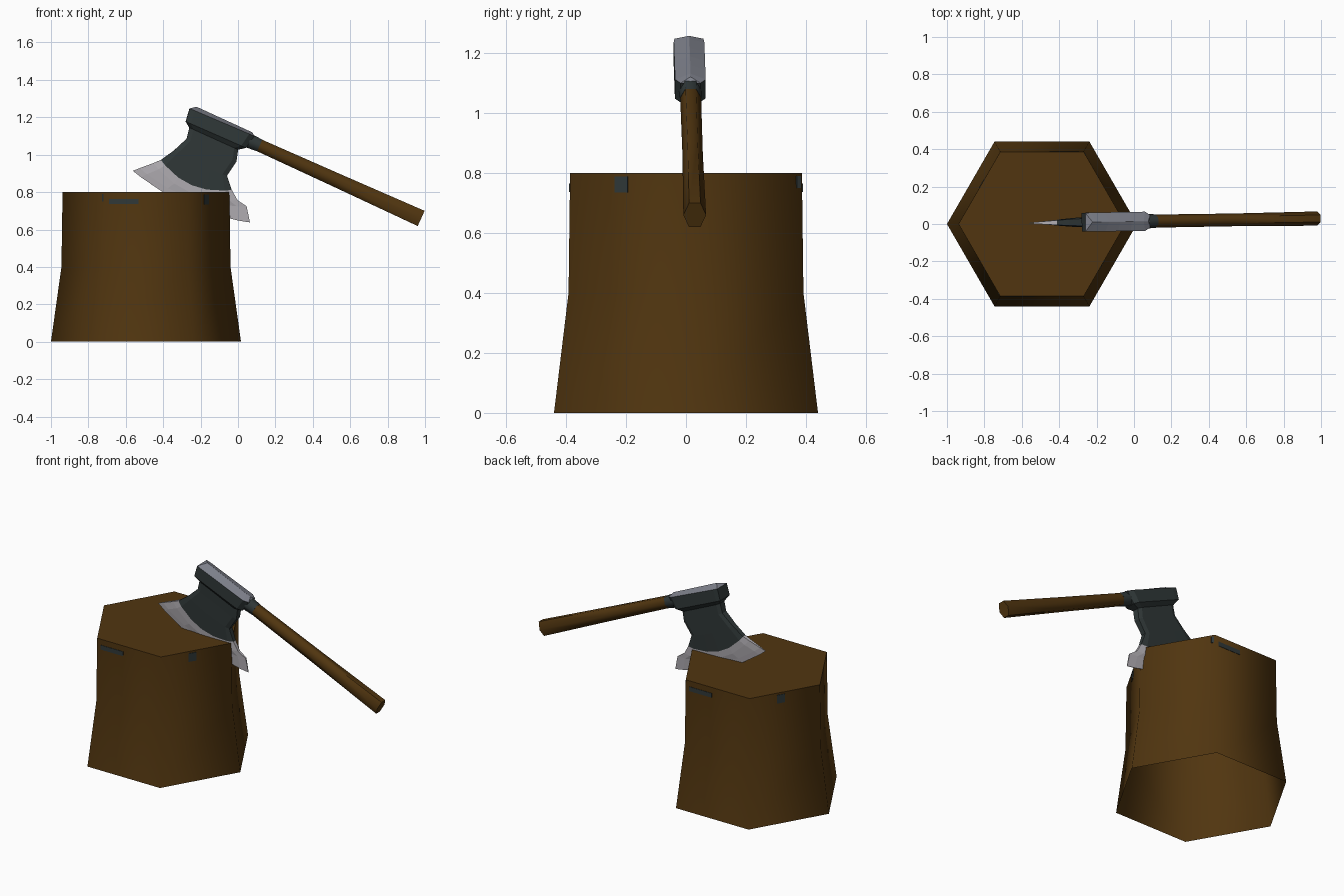
import bpy, bmesh, math
from mathutils import Matrix, Vector

if "Cube" in bpy.data.objects:
    bpy.data.objects.remove(bpy.data.objects["Cube"])


def material(name, rgb):
    m = bpy.data.materials.new(name)
    m.diffuse_color = (*rgb, 1)
    m.use_nodes = True
    m.node_tree.nodes["Principled BSDF"].inputs["Base Color"].default_value = m.diffuse_color
    return m


WOOD = material("brown wood", (0.082, 0.036, 0.005))
IRON = material("dark iron", (0.030, 0.040, 0.040))
STEEL = material("poll steel", (0.21, 0.22, 0.26))
EDGE = material("bright edge steel", (0.46, 0.44, 0.47))

# axe frame: local x runs down the handle, local z away from the blade
AXE = (Matrix.Translation((-0.112, 0.012, 1.152))
       @ Matrix.Rotation(math.radians(0.9), 4, 'Z')
       @ Matrix.Rotation(math.radians(24.3), 4, 'Y'))


def loft(name, rings, mats, row_mats=None, xform=None, smooth=None, caps=(0, -1)):
    """Skin closed rings of equal length and cap the chosen ends."""
    bm = bmesh.new()
    rows = [[bm.verts.new(p) for p in ring] for ring in rings]
    n = len(rows[0])
    for r in range(len(rows) - 1):
        for i in range(n):
            j = (i + 1) % n
            f = bm.faces.new((rows[r][i], rows[r][j], rows[r + 1][j], rows[r + 1][i]))
            f.material_index = row_mats[r] if row_mats else 0
    for r in caps:
        f = bm.faces.new(rows[r])
        f.material_index = row_mats[r] if row_mats else 0
    bmesh.ops.recalc_face_normals(bm, faces=bm.faces)
    if xform:
        bm.transform(xform)
    me = bpy.data.meshes.new(name)
    bm.to_mesh(me)
    bm.free()
    for m in mats:
        me.materials.append(m)
    ob = bpy.data.objects.new(name, me)
    bpy.context.collection.objects.link(ob)
    if smooth:
        bpy.ops.object.select_all(action='DESELECT')
        ob.select_set(True)
        bpy.context.view_layer.objects.active = ob
        bpy.ops.object.shade_smooth_by_angle(angle=math.radians(smooth))
    return ob


# chopping block: six-sided, flared at the foot, open underneath
CX = -0.492


def hex_point(k, r, z):
    a = math.radians(60 * k)
    return Vector((CX + r * math.cos(a), r * math.sin(a), z))


loft("chopping_block",
     [[hex_point(k, r, z) for k in range(6)]
      for z, r in ((0, 0.508), (0.4, 0.452), (0.8, 0.446))],
     [WOOD], smooth=65, caps=(-1,))


# small dark marks on the block, as thin plates: side, span along it, heights
def mark(side, f0, f1, z0, z1):
    rings = []
    for r in (0.4455, 0.4495):
        ring = []
        for f, z in ((f0, z0), (f1, z0), (f1, z1), (f0, z1)):
            ring.append(hex_point(side, r, z).lerp(hex_point(side + 1, r, z), f))
        rings.append(ring)
    loft("block_mark", rings, [IRON])


for half in (0, 3):
    mark(1 + half, 0.06, 0.41, 0.736, 0.764)
    mark(2 + half, 0.39, 0.50, 0.735, 0.788)
    mark(0 + half, 0.95, 0.985, 0.75, 0.79)

# axe head: rows from poll ridge to cutting edge
# (left x, right x, left z, right z, sag in the middle, half thickness)
HEAD = [
    (-0.143, 0.185, 0.050, 0.048, 0.0, 0.001),
    (-0.173, 0.203, 0.026, 0.034, 0.0, 0.051),
    (-0.163, 0.188, -0.046, -0.042, 0.0, 0.051),
    (-0.132, 0.154, -0.068, -0.068, 0.0, 0.031),
    (-0.121, 0.172, -0.128, -0.129, 0.0, 0.028),
    (-0.158, 0.157, -0.215, -0.219, 0.01, 0.024),
    (-0.200, 0.212, -0.288, -0.278, 0.06, 0.018),
    (-0.230, 0.262, -0.320, -0.315, 0.065, 0.014),
    (-0.285, 0.320, -0.374, -0.325, 0.060, 0.007),
    (-0.312, 0.372, -0.402, -0.396, 0.05, 0.0015),
]
STEPS = (-1, -0.84, -0.4, 0, 0.4, 0.84, 1)


def head_ring(xl, xr, zl, zr, sag, h):
    ends = {-1: 0.95 if h > 0.05 else 0.7, 1: 0.65}   # narrowed ends
    pts = []
    for side, order in ((-1, STEPS), (1, STEPS[::-1])):
        for t in order:
            s = (t + 1) / 2
            z = zl + (zr - zl) * s - sag * (1 - t * t)
            pts.append((xl + (xr - xl) * s, side * h * ends.get(t, 1), z))
    return pts


loft("axe_head", [head_ring(*row) for row in HEAD], [IRON, STEEL, EDGE],
     row_mats=[1, 0, 0, 0, 0, 0, 2, 2, 2], xform=AXE)


# handle and collar: six-sided tapered rods, (x, half width, half height)
def rod(name, sections, mat):
    angles = [math.radians(60 * k) for k in range(6)]
    k = 1 / math.cos(math.radians(30))
    loft(name, [[(x, w * math.cos(a), h * k * math.sin(a)) for a in angles]
                for x, w, h in sections], [mat], xform=AXE, smooth=65)


rod("axe_collar", [(0.15, 0.039, 0.040), (0.20, 0.039, 0.038), (0.25, 0.036, 0.034)], IRON)
rod("axe_handle", [(0.20, 0.035, 0.033), (0.70, 0.034, 0.038), (1.197, 0.038, 0.0445)], WOOD)
